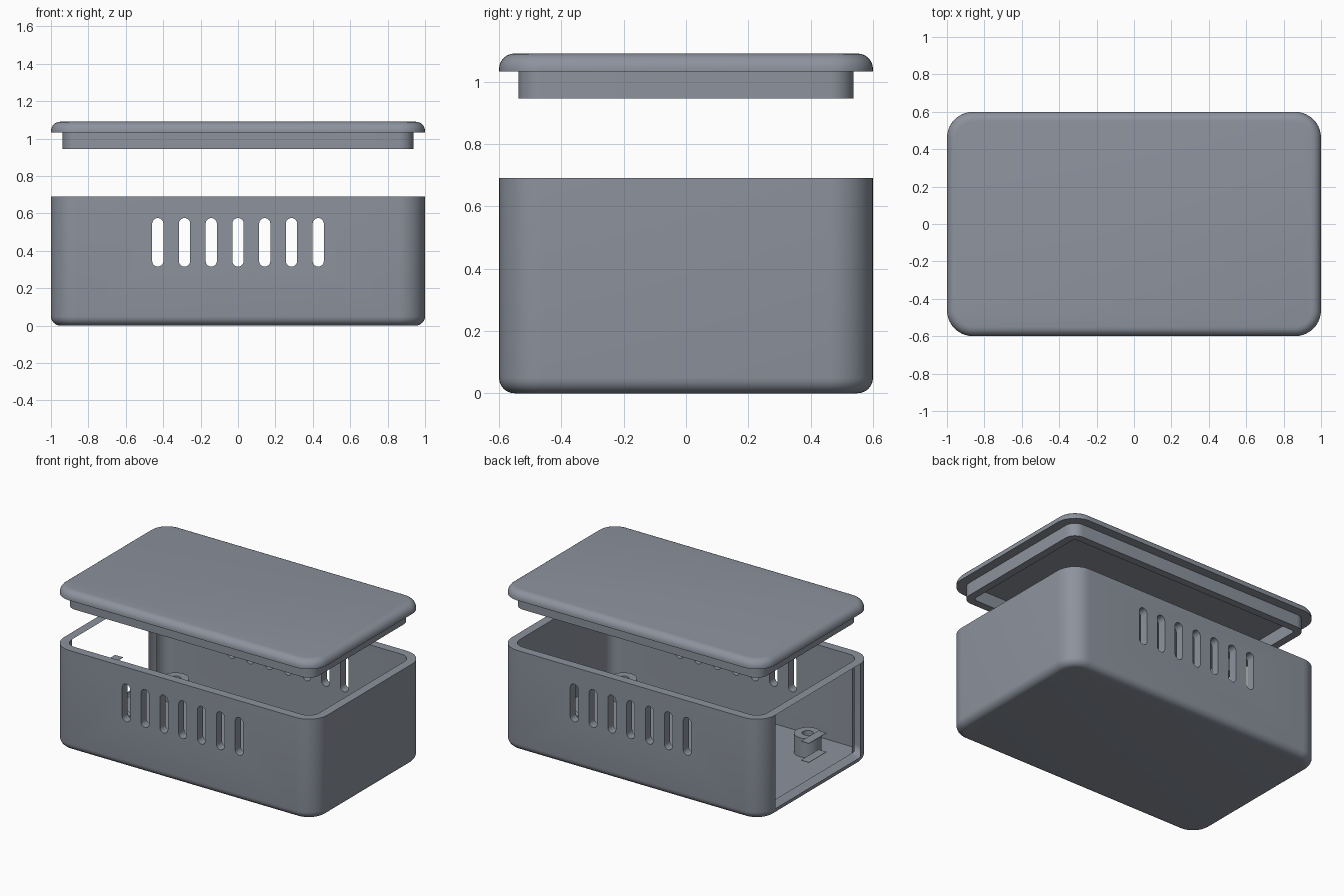
import bpy, bmesh, math

if "Cube" in bpy.data.objects:
    bpy.data.objects.remove(bpy.data.objects["Cube"])

HX, HY, R = 1.0, 0.6, 0.14      # outer half sizes and corner radius
WALL, FLOOR, RIM = 0.06, 0.06, 0.69
FIL = 0.05                      # edge fillet

mat = bpy.data.materials.new("blue_grey_plastic")
mat.diffuse_color = (0.265, 0.29, 0.34, 1)
mat.use_nodes = True
mat.node_tree.nodes["Principled BSDF"].inputs["Base Color"].default_value = mat.diffuse_color


def finish(name, bm, smooth=True):
    bmesh.ops.recalc_face_normals(bm, faces=bm.faces)
    me = bpy.data.meshes.new(name)
    bm.to_mesh(me)
    bm.free()
    me.materials.append(mat)
    ob = bpy.data.objects.new(name, me)
    bpy.context.collection.objects.link(ob)
    if smooth:
        smooth_shade(ob)
    return ob


def smooth_shade(ob):
    bpy.ops.object.select_all(action='DESELECT')
    ob.select_set(True)
    bpy.context.view_layer.objects.active = ob
    bpy.ops.object.shade_smooth_by_angle(angle=math.radians(32))


def round_rect(bm, inset, z, n=10):
    hx, hy, r = HX - inset, HY - inset, max(R - inset, 0.01)
    ring = []
    for k, (sx, sy) in enumerate([(1, 1), (-1, 1), (-1, -1), (1, -1)]):
        for i in range(n + 1):
            a = math.pi / 2 * (k + i / n)
            ring.append(bm.verts.new((sx * (hx - r) + r * math.cos(a),
                                      sy * (hy - r) + r * math.sin(a), z)))
    return ring


def loft(profile, caps=True, closed=False):
    """Stack rounded rectangles given as (inset, z)."""
    bm = bmesh.new()
    rings = [round_rect(bm, i, z) for i, z in profile]
    pairs = list(zip(rings, rings[1:]))
    if closed:
        pairs.append((rings[-1], rings[0]))
    for a, b in pairs:
        m = len(a)
        for i in range(m):
            j = (i + 1) % m
            bm.faces.new((a[i], a[j], b[j], b[i]))
    if caps:
        bm.faces.new(rings[0])
        bm.faces.new(rings[-1])
    return bm


def fillet(z0, sign):
    """Quarter-round from the flat face at z0 out to the side wall."""
    steps = [math.pi / 2 * i / 6 for i in range(7)]
    return [(FIL * (1 - math.sin(t)), z0 + sign * FIL * (1 - math.cos(t))) for t in steps]


# Open-topped tray
body = finish("case_body", loft(fillet(0, 1) + [(0, RIM), (WALL, RIM), (WALL, FLOOR)]), False)

# Vent slot cutter, through the front and back walls
bm = bmesh.new()
SW, Z0, Z1 = 0.03, 0.315, 0.575
for k in range(-3, 4):
    outline = []
    for cz, start in ((Z1 - SW, 0), (Z0 + SW, math.pi)):
        for i in range(11):
            a = start + math.pi * i / 10
            outline.append((k * 0.143 + SW * math.cos(a), cz + SW * math.sin(a)))
    ends = [[bm.verts.new((x, y, z)) for x, z in outline] for y in (-0.8, 0.8)]
    bm.faces.new(ends[0])
    bm.faces.new(ends[1])
    m = len(outline)
    for i in range(m):
        j = (i + 1) % m
        bm.faces.new((ends[0][i], ends[0][j], ends[1][j], ends[1][i]))
cutter = finish("vent_cutter", bm, False)
cutter.hide_render = True

mod = body.modifiers.new("vents", 'BOOLEAN')
mod.operation, mod.solver, mod.object = 'DIFFERENCE', 'EXACT', cutter
bpy.context.view_layer.objects.active = body
bpy.ops.object.modifier_apply(modifier=mod.name)
bpy.data.objects.remove(cutter)

# Open left end: drop the flat panels there, keeping the rim strip
bm = bmesh.new()
bm.from_mesh(body.data)
bm.normal_update()
panel = [f for f in bm.faces
         if abs(f.normal.x) > 0.999 and f.calc_center_median().x < -0.9]
bmesh.ops.delete(bm, geom=panel, context='FACES')
bm.to_mesh(body.data)
bm.free()
smooth_shade(body)

# Port ledges at the open end
for name, z in (("port_ledge_top", 0.355), ("port_ledge_bottom", 0.225)):
    bm = bmesh.new()
    bmesh.ops.create_cube(bm, size=1)
    for v in bm.verts:
        v.co = (-HX + WALL / 2 + v.co.x * WALL, v.co.y * 0.19, z + v.co.z * 0.003)
    finish(name, bm, False)

# Screw bosses on the floor
for sx in (-1, 1):
    for sy in (-1, 1):
        bm = bmesh.new()
        prof = [(0.086, FLOOR - 0.01), (0.086, 0.19), (0.036, 0.19), (0.036, FLOOR + 0.002)]
        rings = [[bm.verts.new((sx * 0.7 + r * math.cos(math.tau * i / 32),
                                sy * 0.32 + r * math.sin(math.tau * i / 32), z))
                  for i in range(32)] for r, z in prof]
        for a, b in zip(rings, rings[1:]):
            for i in range(32):
                j = (i + 1) % 32
                bm.faces.new((a[i], a[j], b[j], b[i]))
        bm.faces.new(rings[0])
        bm.faces.new(rings[-1])
        finish("screw_boss", bm)

# Raised lid with rounded top edge, and the locating lip below it
LZ, LT = 1.033, 1.09
finish("lid", loft([(0, LZ)] + fillet(LT, -1)[::-1]))
finish("lid_lip", loft([(0.063, LZ), (0.063, 0.945), (0.115, 0.945), (0.115, LZ)],
                       caps=False, closed=True))
